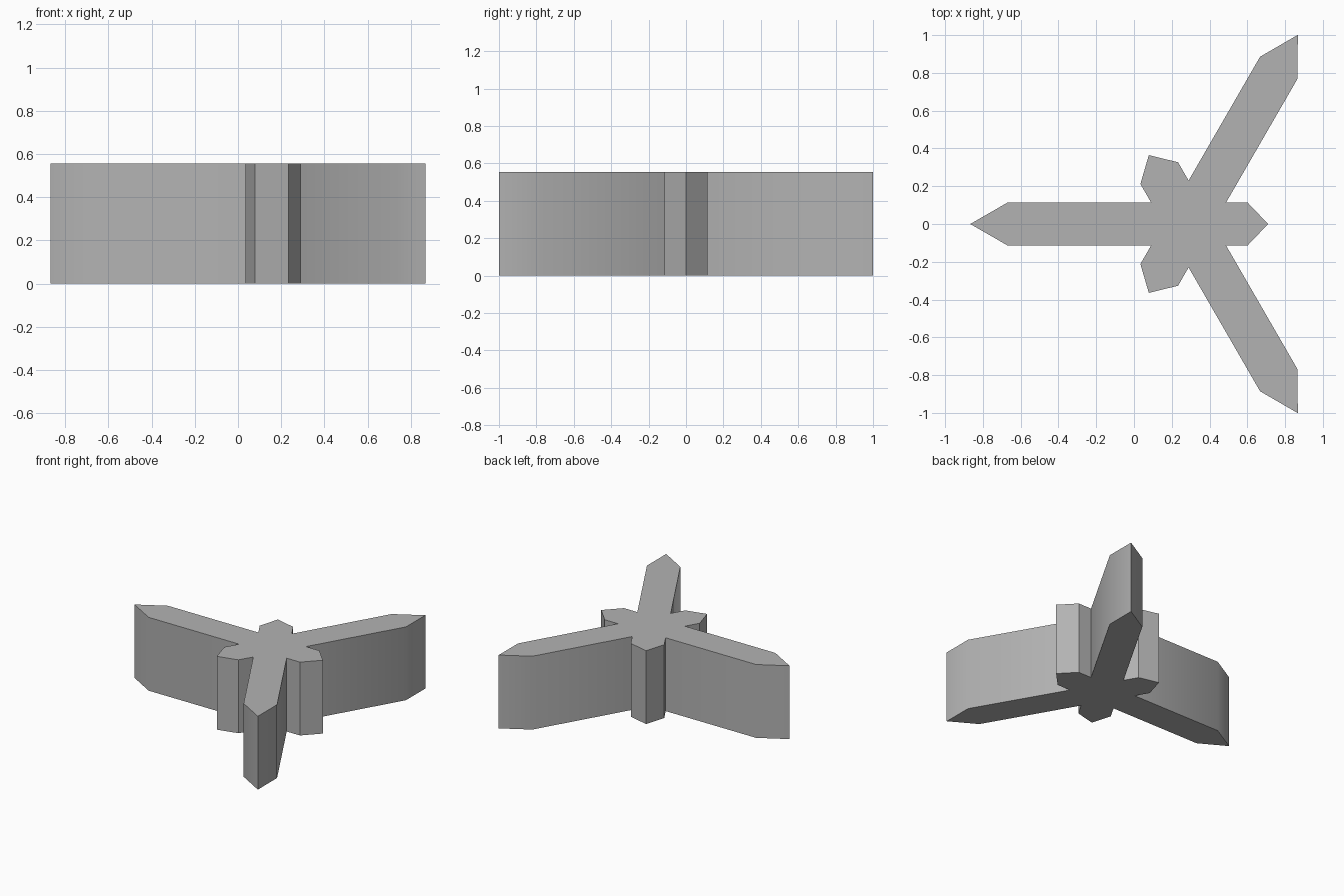
import bpy, bmesh, math
from mathutils import Matrix, Vector

if "Cube" in bpy.data.objects:
    bpy.data.objects.remove(bpy.data.objects["Cube"])

HUB_X = 0.289      # hub centre, so the whole plan is centred on the origin
HALF = 0.115       # half the width of every arm
HEIGHT = 0.555
CORNER = HALF / math.tan(math.radians(30))   # where neighbouring arms meet

grey = bpy.data.materials.new("grey")
grey.diffuse_color = (0.45, 0.45, 0.45, 1)
grey.use_nodes = True
grey.node_tree.nodes["Principled BSDF"].inputs["Base Color"].default_value = grey.diffuse_color


def arm_outline(angle, shoulder, tip):
    """Pointed arm: one inner corner, two shoulders and the tip between them."""
    pts = [(CORNER, -HALF), (shoulder, -HALF), (tip, 0), (shoulder, HALF)]
    rot = Matrix.Rotation(math.radians(angle), 3, 'Z')
    return [rot @ Vector((x, y, 0)) + Vector((HUB_X, 0, 0)) for x, y in pts]


# Plan outline: short stubs and long arms alternate every 60 degrees
outline = []
for turn in range(0, 360, 120):
    outline += arm_outline(turn, 0.311, 0.421)
    outline += arm_outline(turn + 60, 0.956, 1.156)

# Extrude the outline upwards
bm = bmesh.new()
base = bm.faces.new([bm.verts.new(p) for p in outline])
ext = bmesh.ops.extrude_face_region(bm, geom=[base], use_keep_orig=True)
top = [v for v in ext["geom"] if isinstance(v, bmesh.types.BMVert)]
bmesh.ops.translate(bm, verts=top, vec=(0, 0, HEIGHT))
bmesh.ops.recalc_face_normals(bm, faces=bm.faces)

mesh = bpy.data.meshes.new("three_arm_block")
bm.to_mesh(mesh)
bm.free()
mesh.materials.append(grey)
block = bpy.data.objects.new("three_arm_block", mesh)
bpy.context.collection.objects.link(block)

# Soften only the shallow shoulder edges
bpy.context.view_layer.objects.active = block
block.select_set(True)
bpy.ops.object.shade_smooth_by_angle(angle=math.radians(31))
